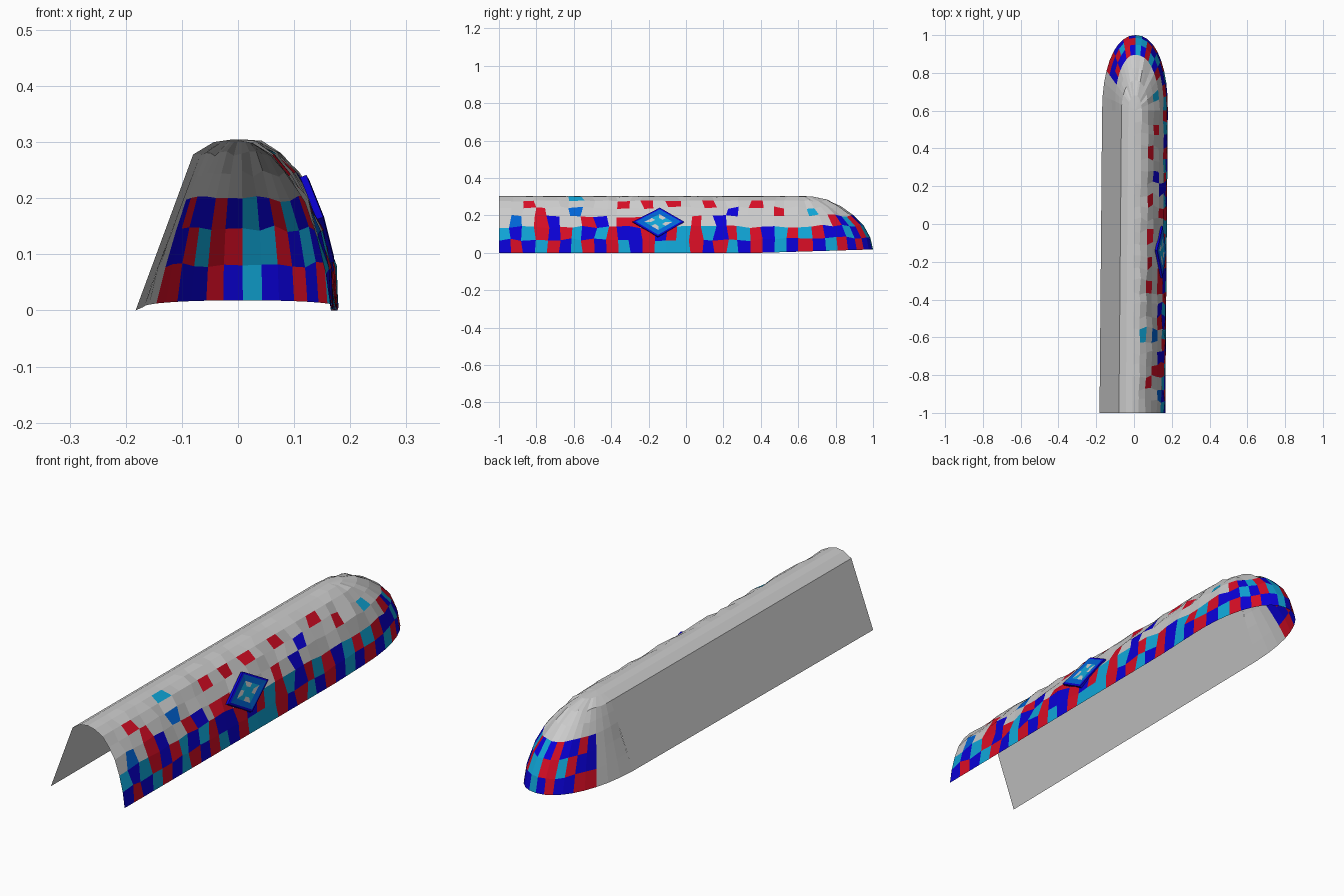
import bpy, bmesh, math, random
from mathutils import Vector

if "Cube" in bpy.data.objects:
    bpy.data.objects.remove(bpy.data.objects["Cube"])
random.seed(7)


def material(name, rgb):
    m = bpy.data.materials.new(name)
    m.diffuse_color = (*rgb, 1)
    m.use_nodes = True
    m.node_tree.nodes["Principled BSDF"].inputs["Base Color"].default_value = m.diffuse_color
    return m


MATS = [material("stone_grey", (0.6, 0.6, 0.6)), material("red", (0.68, 0.004, 0.018)),
        material("navy", (0.003, 0.0, 0.68)), material("cyan", (0.005, 0.38, 0.68)),
        material("mid_blue", (0.0, 0.13, 0.68))]
KEY = {".": 0, "R": 1, "B": 2, "C": 3, "M": 4}

# Cross-section: width factor on the round side, on the flat side, and height
ROUND = [1, .965, .875, .74, .57, .40, .2, 0]
FLAT = [1, .85, .70, .59, .49, .41, .2, 0]
HEIGHT = [0, .07, .138, .195, .24, .278, .300, .305]
HALF_W, NOSE_Y, NOSE_L = .174, .6, .4
BODY, NOSE = 25, 18
STEP = (NOSE_Y + 1) / BODY


def shape(x, y, z):
    # slight skew along the length, lower lip lifts toward the nose
    lift = .018 * max(0, (y - .4) / .6) * (1 - z / .305)
    return Vector((x + .0085 * y, y, z + lift))


def column(i):
    """Points of one cross-section, running round the shell from right front to left."""
    pts = []
    for k, z in enumerate(HEIGHT):
        j = random.uniform(-1, 1) if 0 < k < 7 else 0
        b = random.uniform(-1, 1) if 0 < k < 7 else 0
        if i <= BODY:
            y = -1 + i * STEP + (j * .014 if 0 < i < BODY else 0)
            pts.append(shape(HALF_W * ROUND[k] + b * .004, y, z + (b * .008 if k < 5 else b * .003)))
        else:
            a = math.pi * (i - BODY) / NOSE
            t = min(1, max(0, (math.degrees(a) - 100) / 80))
            w = ROUND[k] * (1 - t) + FLAT[k] * t
            c = math.cos(a)
            x = math.copysign(abs(c) ** .92, c) * HALF_W * w
            rough = b * .007 * (1 - t) if k < 6 else 0
            pts.append(shape(x, NOSE_Y + NOSE_L * math.sin(a) ** .92 * w if i < BODY + NOSE else NOSE_Y, z + rough))
    return pts


# Tile colours: two full lower rows, scattered tiles above, three rows on the nose
ROWS = ["BRBCRBCRBRCBRCCCRBRCBRBCB" + "RBCRBRBBCBRBBRR...",
        "CBCRBRCBCRBBRBRCRCBRCRBCR" + "CRBBCBRCCRRCRBB...",
        "...RB..RB.RR....R.B......" + "...RBCRBCBRBBRB..."]
SPOTS = {(1, 2): "M", (2, 4): "R", (3, 3): "R", (6, 3): "M", (6, 5): "C", (10, 4): "R",
         (12, 4): "R", (14, 4): "R", (17, 4): "R", (19, 3): "B", (21, 4): "R",
         (23, 3): "R", (26, 3): "C"}


def tile_colour(i, k):
    if (i, k) in SPOTS:
        return KEY[SPOTS[i, k]]
    return KEY[ROWS[k][i]] if k < 3 else 0


def make_object(name, bm):
    me = bpy.data.meshes.new(name)
    bmesh.ops.remove_doubles(bm, verts=bm.verts, dist=1e-5)
    bm.to_mesh(me)
    bm.free()
    for m in MATS:
        me.materials.append(m)
    ob = bpy.data.objects.new(name, me)
    bpy.context.collection.objects.link(ob)
    return ob


# Tiled shell: right side and rounded nose
bm = bmesh.new()
grid = [[bm.verts.new(p) for p in column(i)] for i in range(BODY + NOSE + 1)]
for i in range(BODY + NOSE):
    for k in range(7):
        q = [grid[i][k], grid[i + 1][k], grid[i + 1][k + 1], grid[i][k + 1]]
        if k == 6 and i >= BODY:
            q.pop()
        bm.faces.new(q).material_index = tile_colour(i, k)
make_object("tiled_shell", bm)

# Plain left side: flat panel and the long strips up to the ridge
bm = bmesh.new()
outline = [(-HALF_W, 0), (-HALF_W * .41, .278), (-HALF_W * .2, .3), (0, .305)]
ends = [[bm.verts.new(shape(x, y, z)) for x, z in outline] for y in (NOSE_Y, -1)]
for k in range(3):
    bm.faces.new((ends[0][k], ends[1][k], ends[1][k + 1], ends[0][k + 1]))
make_object("flat_back_panel", bm)

# Diamond ornament: nested rings raised from the right side
bm = bmesh.new()
corners = [Vector(c) for c in ((.148, -.285, .165), (.168, -.15, .085),
                               (.148, -.01, .165), (.118, -.14, .24))]
mid = sum(corners, Vector()) / 4
normal = Vector((.94, 0, .34))


def ring(scale, height):
    pts = []
    for n in range(4):
        for p in (corners[n], (corners[n] + corners[(n + 1) % 4]) / 2):
            pts.append(bm.verts.new(mid + (p - mid) * scale + normal * height))
    return pts


levels = [ring(1, -.008), ring(1, .004), ring(.88, .006), ring(.55, .004), ring(.28, .004)]
for n, colour in enumerate(("B", "B", "M", "C")):
    for s in range(8):
        e = (s + 1) % 8
        c = "." if n == 3 and s % 2 else colour
        f = bm.faces.new((levels[n][s], levels[n][e], levels[n + 1][e], levels[n + 1][s]))
        f.material_index = KEY[c]
bm.faces.new(levels[4]).material_index = KEY["C"]
make_object("diamond_ornament", bm)
